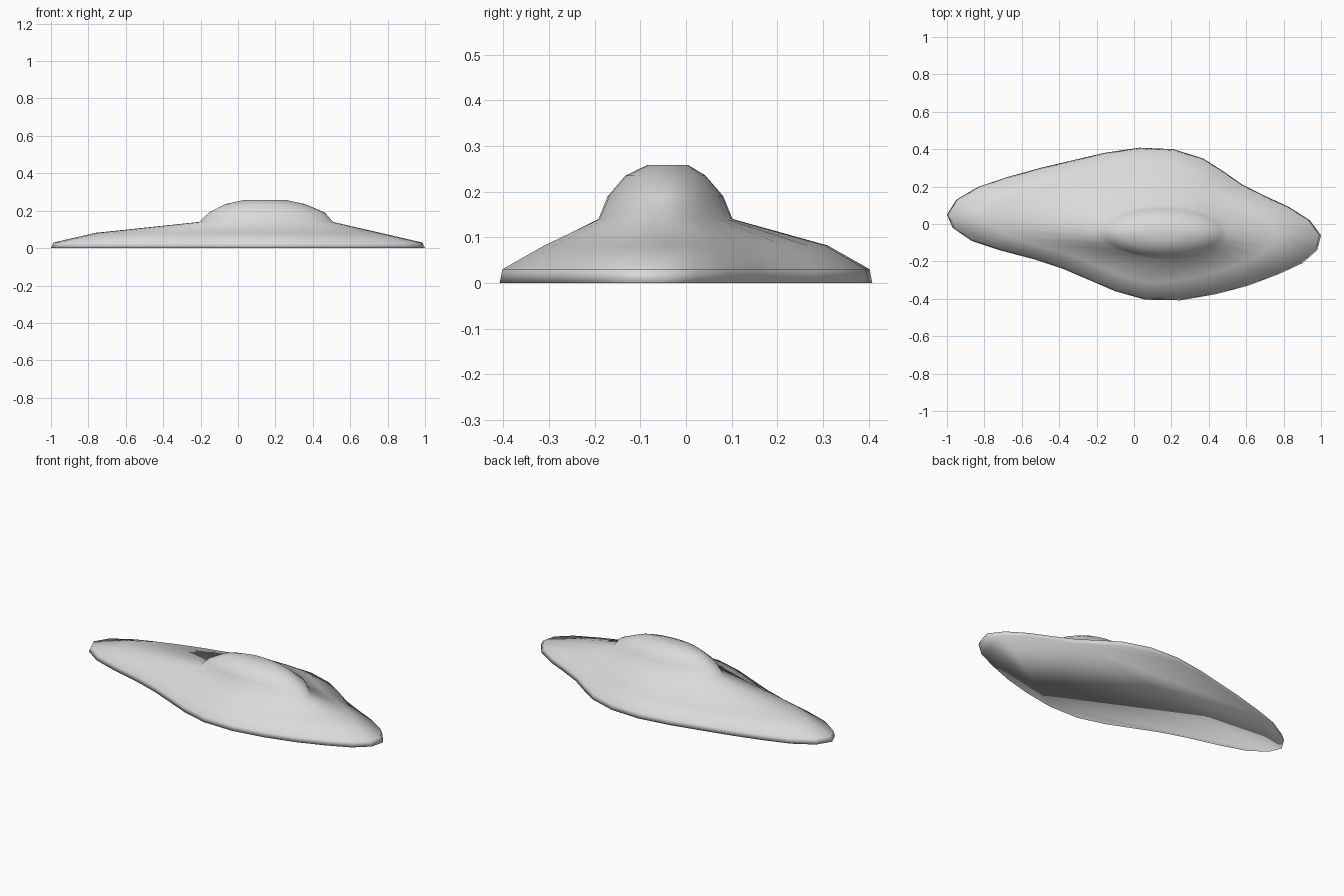
import bpy, bmesh
from math import atan2, cos, sin
from mathutils import Vector

cube = bpy.data.objects.get("Cube")
if cube:
    bpy.data.objects.remove(cube, do_unlink=True)


def make_material(name, colour):
    material = bpy.data.materials.new(name)
    material.use_nodes = True
    material.diffuse_color = colour
    shader = material.node_tree.nodes["Principled BSDF"]
    shader.inputs["Base Color"].default_value = colour
    return material


light_grey = make_material("light grey", (0.7, 0.7, 0.7, 1))

# Skewed leaf-shaped footprint of the rim
OUTLINE = [
    (1, -.06), (.94, .02), (.83, .09), (.7, .15), (.58, .21), (.48, .28),
    (.37, .35), (.21, .4), (.03, .408), (-.16, .38), (-.33, .34), (-.5, .3),
    (-.68, .25), (-.83, .2), (-.95, .13), (-1, .05), (-.97, -.02),
    (-.87, -.09), (-.72, -.14), (-.53, -.19), (-.38, -.24), (-.24, -.3),
    (-.1, -.36), (.06, -.405), (.25, -.408), (.44, -.375), (.61, -.33),
    (.77, -.27), (.9, -.21), (.98, -.14)]
HALF_WIDTH = 0.408


def add_ring(bm, centre_x, centre_y, scale, height, roundness):
    """A scaled footprint, blended towards an ellipse by roundness."""
    ring = []
    for x, y in OUTLINE:
        angle = atan2(y / HALF_WIDTH, x)
        oval = Vector((cos(angle), sin(angle) * HALF_WIDTH))
        point = Vector((x, y)).lerp(oval, roundness) * scale
        ring.append(bm.verts.new((centre_x + point.x, centre_y + point.y, height)))
    return ring


def bridge(bm, lower, upper):
    """Join two matching rings with a band of faces."""
    for i in range(len(lower)):
        j = (i + 1) % len(lower)
        bm.faces.new((lower[i], lower[j], upper[j], upper[i]))


# Closed mound: rim, sloping shoulder, then the dome (x, y, scale, z, roundness)
SECTIONS = [
    (0, 0, 1, 0, 0), (0, 0, .985, .03, 0), (0, 0, .76, .082, 0),
    (.15, -.045, .36, .14, .7), (.155, -.045, .31, .19, 1),
    (.145, -.045, .215, .235, 1), (.145, -.04, .11, .258, 1)]

bm = bmesh.new()
rings = [add_ring(bm, *section) for section in SECTIONS]
for lower, upper in zip(rings, rings[1:]):
    bridge(bm, lower, upper)

# Dome top and flat underside
bm.faces.new(rings[-1])
bm.faces.new(rings[0][::-1])

# Smooth shading runs over the rim on to the underside
for face in bm.faces:
    face.smooth = True
mesh = bpy.data.meshes.new("mound")
bm.to_mesh(mesh)
bm.free()
mesh.materials.append(light_grey)
mound = bpy.data.objects.new("mound", mesh)
bpy.context.collection.objects.link(mound)
